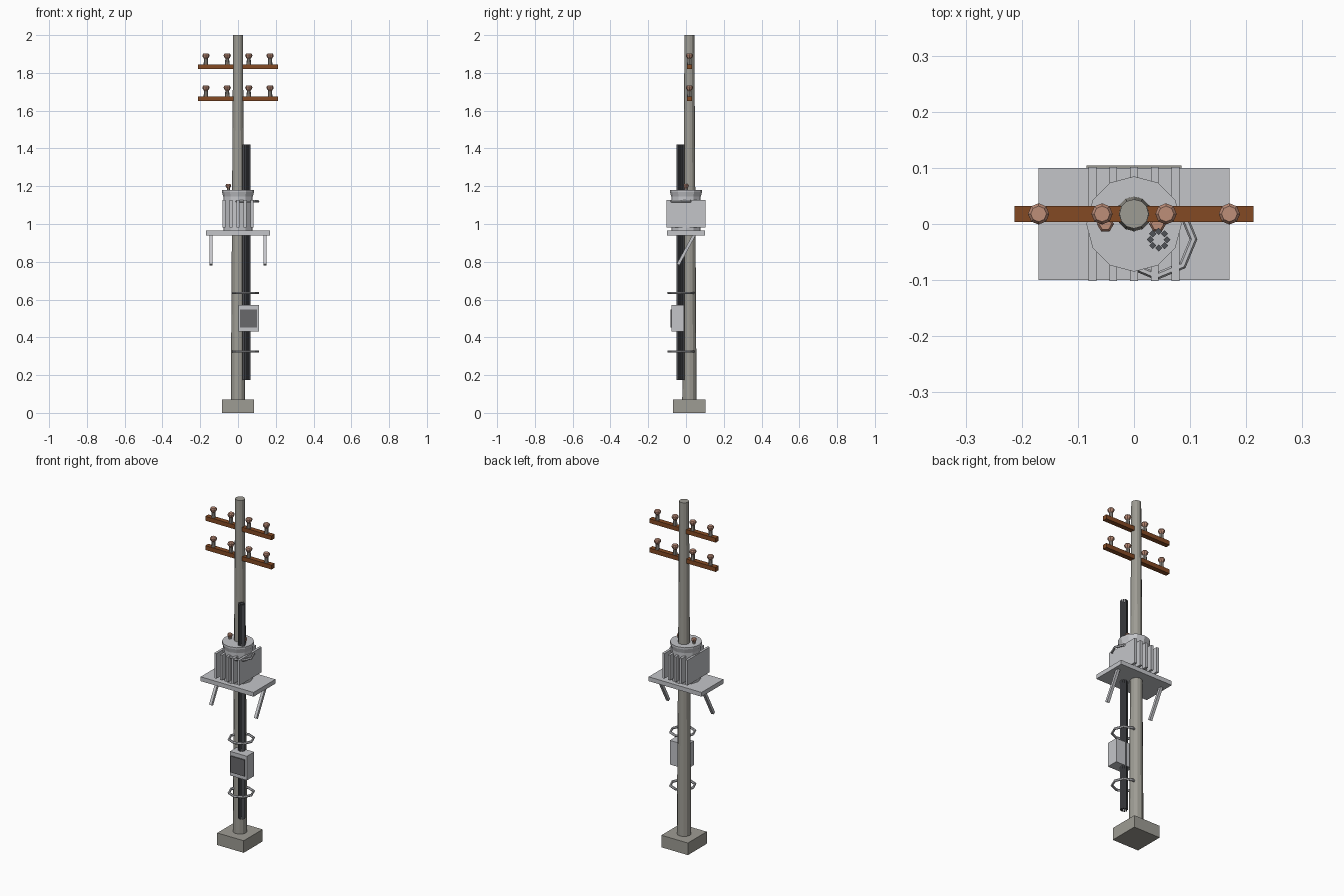
import bpy, bmesh, math
from mathutils import Vector, Matrix

cube = bpy.data.objects.get("Cube")
if cube:
    bpy.data.objects.remove(cube, do_unlink=True)


def material(name, r, g, b):
    """Flat colour from 0-255 display values, stored linear."""
    lin = [((c / 255 + 0.055) / 1.055) ** 2.4 for c in (r, g, b)] + [1]
    m = bpy.data.materials.new(name)
    m.use_nodes = True
    m.diffuse_color = lin
    m.node_tree.nodes["Principled BSDF"].inputs["Base Color"].default_value = lin
    return m


CONCRETE = material("concrete grey", 158, 156, 148)
STEEL = material("light steel", 196, 197, 201)
WOOD = material("brown wood", 132, 74, 36)
CLAY = material("terracotta", 190, 142, 121)
STEM = material("stem grey", 150, 145, 138)
CABLE = material("dark cable", 80, 82, 87)
PANEL = material("dark panel", 104, 104, 107)

POLE_Y = 0.018


def finish(name, bm, *mats):
    bmesh.ops.recalc_face_normals(bm, faces=bm.faces)
    me = bpy.data.meshes.new(name)
    bm.to_mesh(me)
    bm.free()
    for m in mats:
        me.materials.append(m)
    ob = bpy.data.objects.new(name, me)
    bpy.context.collection.objects.link(ob)
    return ob


def box(name, x, y, z, mat):
    """Box from (min, max) ranges."""
    bm = bmesh.new()
    size = [r[1] - r[0] for r in (x, y, z)]
    mid = [sum(r) / 2 for r in (x, y, z)]
    bmesh.ops.create_cube(bm, size=1, matrix=Matrix.Translation(mid) @ Matrix.Diagonal((*size, 1)))
    return finish(name, bm, mat)


def lathe(name, x, y, profile, sides, mats, split=None):
    """Faceted solid of revolution; faces above height split use the second material."""
    bm = bmesh.new()
    rings = []
    for r, z in profile:
        rings.append([bm.verts.new((x + r * math.cos(math.tau * i / sides),
                                    y + r * math.sin(math.tau * i / sides), z))
                      for i in range(sides)])
    for a, b in zip(rings, rings[1:]):
        for i in range(sides):
            j = (i + 1) % sides
            bm.faces.new((a[i], a[j], b[j], b[i]))
    bm.faces.new(rings[0][::-1])
    bm.faces.new(rings[-1])
    if split is not None:
        for f in bm.faces:
            f.material_index = int(f.calc_center_median().z > split)
    return finish(name, bm, *mats)


def insulator(name, x, y, z, sides=8, scale=1.0):
    shape = [(0.012, 0), (0.010, 0.03), (0.018, 0.042), (0.019, 0.05), (0.014, 0.057)]
    lathe(name, x, y, [(r * scale, z + h * scale) for r, h in shape],
          sides, (STEM, CLAY), z + 0.033 * scale)


# Pole and footing
box("footing", (-0.085, 0.085), (POLE_Y - 0.087, POLE_Y + 0.086), (0, 0.07), CONCRETE)
lathe("pole", 0, POLE_Y, [(0.038, 0.06), (0.026, 2.0)], 12, (CONCRETE,))

# Crossarms with insulators
for level, z in (("lower", 1.65), ("upper", 1.82)):
    box(level + "_crossarm", (-0.213, 0.213), (0.004, 0.032), (z, z + 0.025), WOOD)
    for i, x in enumerate((-0.17, -0.057, 0.057, 0.17)):
        insulator(f"{level}_insulator_{i + 1}", x, POLE_Y, z + 0.025)

# Platform and slanted struts
box("platform", (-0.17, 0.17), (-0.1, 0.1), (0.94, 0.965), STEEL)
for side, x in (("right", -0.144), ("left", 0.144)):
    top, foot = Vector((x, 0.045, 0.945)), Vector((x, -0.042, 0.785))
    bm = bmesh.new()
    turn = (top - foot).to_track_quat('Z', 'X').to_matrix().to_4x4()
    bmesh.ops.create_cube(bm, size=1, matrix=Matrix.Translation((top + foot) / 2) @ turn
                          @ Matrix.Diagonal((0.016, 0.016, (top - foot).length, 1)))
    finish(side + "_strut", bm, STEEL)

# Transformer tank with flared lid, cooling fins and bushings
lathe("transformer_tank", 0, 0,
      [(0.078, 0.965), (0.078, 1.145), (0.085, 1.17), (0.085, 1.18)], 12, (STEEL,))
for i in range(5):
    x = (i - 2) * 0.037
    box(f"cooling_fin_{i + 1}", (x - 0.007, x + 0.007), (-0.102, 0.102), (0.982, 1.128), STEEL)
for side, x in (("right", -0.051), ("left", 0.042)):
    insulator(side + "_bushing", x, 0, 1.165, 6, 0.8)

# Cable bundle
for i in range(8):
    a = math.tau * i / 8
    lathe(f"cable_{i + 1}", 0.044 + 0.015 * math.cos(a), -0.028 + 0.015 * math.sin(a),
          [(0.0063, 0.175), (0.0063, 1.42)], 4, (CABLE,))

# Eight-sided straps around pole and cables
for n, z in enumerate((0.325, 0.635, 1.12)):
    bm = bmesh.new()
    rings = []
    for i in range(8):
        a = math.tau * i / 8
        ring = []
        for k in range(6):
            t = math.tau * k / 6
            r = 0.066 + 0.007 * math.cos(t)
            ring.append(bm.verts.new((0.04 + r * math.cos(a), -0.027 + r * math.sin(a),
                                      z + 0.007 * math.sin(t))))
        rings.append(ring)
    for i in range(8):
        a, b = rings[i], rings[(i + 1) % 8]
        for k in range(6):
            m = (k + 1) % 6
            bm.faces.new((a[k], b[k], b[m], a[m]))
    finish(f"strap_{n + 1}", bm, STEEL)

# Meter box with dark front panel
box("meter_box", (0.003, 0.111), (-0.077, -0.01), (0.43, 0.57), STEEL)
box("meter_panel", (0.011, 0.1), (-0.083, -0.076), (0.452, 0.547), PANEL)
